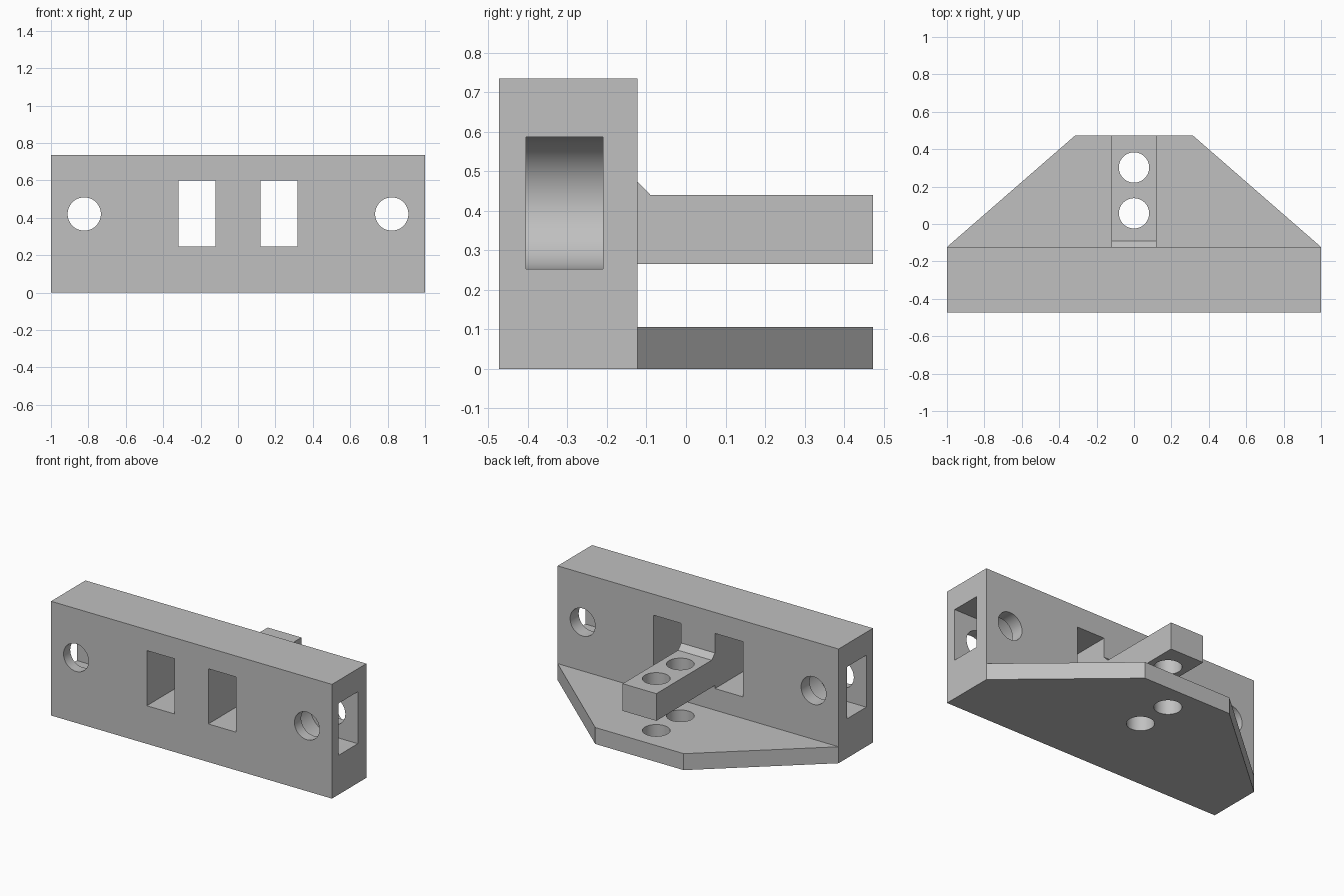
import bpy, bmesh
from math import sin, cos, pi
from mathutils import Vector

cube = bpy.data.objects.get("Cube")
if cube:
    bpy.data.objects.remove(cube, do_unlink=True)

grey = bpy.data.materials.new("plain_grey")
grey.use_nodes = True
colour = (0.53, 0.53, 0.53, 1)
grey.diffuse_color = colour
grey.node_tree.nodes["Principled BSDF"].inputs["Base Color"].default_value = colour

# Main dimensions
FRONT, SEAM, BACK = -0.473, -0.123, 0.473
HEIGHT, PLATE_TOP = 0.735, 0.106
ARM_HALF, ARM_LOW, ARM_TOP = 0.12, 0.265, 0.44
BOLT_X, BOLT_Z = 0.822, 0.42


def prism(name, profile, axis, start, end):
    """Extrude a 2D profile along x, y or z; the profile uses the other two axes in order."""
    def place(p, d):
        co = list(p)
        co.insert("xyz".index(axis), d)
        return Vector(co)
    bm = bmesh.new()
    base = bm.faces.new([bm.verts.new(place(p, start)) for p in profile])
    shift = place((0, 0), end - start)
    top = bmesh.ops.extrude_face_region(bm, geom=[base], use_keep_orig=True)["geom"]
    bmesh.ops.translate(bm, vec=shift, verts=[g for g in top if isinstance(g, bmesh.types.BMVert)])
    bmesh.ops.recalc_face_normals(bm, faces=bm.faces)
    mesh = bpy.data.meshes.new(name)
    bm.to_mesh(mesh)
    bm.free()
    mesh.materials.append(grey)
    obj = bpy.data.objects.new(name, mesh)
    bpy.context.collection.objects.link(obj)
    return obj


def rect(a0, a1, b0, b1):
    return [(a0, b0), (a1, b0), (a1, b1), (a0, b1)]


def arc(a, b, r, start=0.0, sweep=2 * pi, n=48):
    count = n if sweep == 2 * pi else n + 1
    return [(a + r * cos(start + sweep * i / n), b + r * sin(start + sweep * i / n))
            for i in range(count)]


def cut(obj, cutters):
    bpy.context.view_layer.objects.active = obj
    for c in cutters:
        c.hide_render = True
        mod = obj.modifiers.new("cut", "BOOLEAN")
        mod.operation, mod.solver, mod.object = "DIFFERENCE", "EXACT", c
        bpy.ops.object.modifier_apply(modifier=mod.name)
        bpy.data.objects.remove(c, do_unlink=True)


def finish(obj):
    bpy.ops.object.select_all(action="DESELECT")
    obj.select_set(True)
    bpy.context.view_layer.objects.active = obj
    bpy.ops.object.shade_smooth_by_angle(angle=pi / 6)


# Upright block with windows, bolt holes and rounded side pockets
block = prism("upright_block", rect(-1, 1, 0, HEIGHT), "y", FRONT, SEAM)
cutters = []
for s in (-1, 1):
    cutters.append(prism("window_cutter", rect(s * ARM_HALF, s * 0.318, 0.245, 0.6), "y", -1, 1))
    pocket = arc(BOLT_X, BOLT_Z, 0.167, pi / 2, pi)
    pocket += [(1.1, BOLT_Z - 0.167), (1.1, BOLT_Z + 0.167)]
    cutters.append(prism("pocket_cutter", [(s * x, z) for x, z in pocket], "y", -0.405, -0.21))
    cutters.append(prism("bolt_cutter", arc(s * BOLT_X, BOLT_Z, 0.089), "y", -1, 1))
cut(block, cutters)

# Tapered base plate
plate = prism("base_plate", [(-1, SEAM), (1, SEAM), (0.315, BACK), (-0.315, BACK)],
              "z", 0, PLATE_TOP)

# Clamp arm with a small fillet where it meets the block
arm = prism("clamp_arm", [(SEAM, ARM_LOW), (BACK, ARM_LOW), (BACK, ARM_TOP),
                          (-0.09, ARM_TOP), (SEAM, 0.474)], "x", -ARM_HALF, ARM_HALF)

# Pin holes pass through both the arm and the plate
for part in (plate, arm):
    cut(part, [prism("pin_cutter", arc(0, y, 0.081), "z", -1, 1) for y in (0.057, 0.302)])

for part in (block, plate, arm):
    finish(part)
